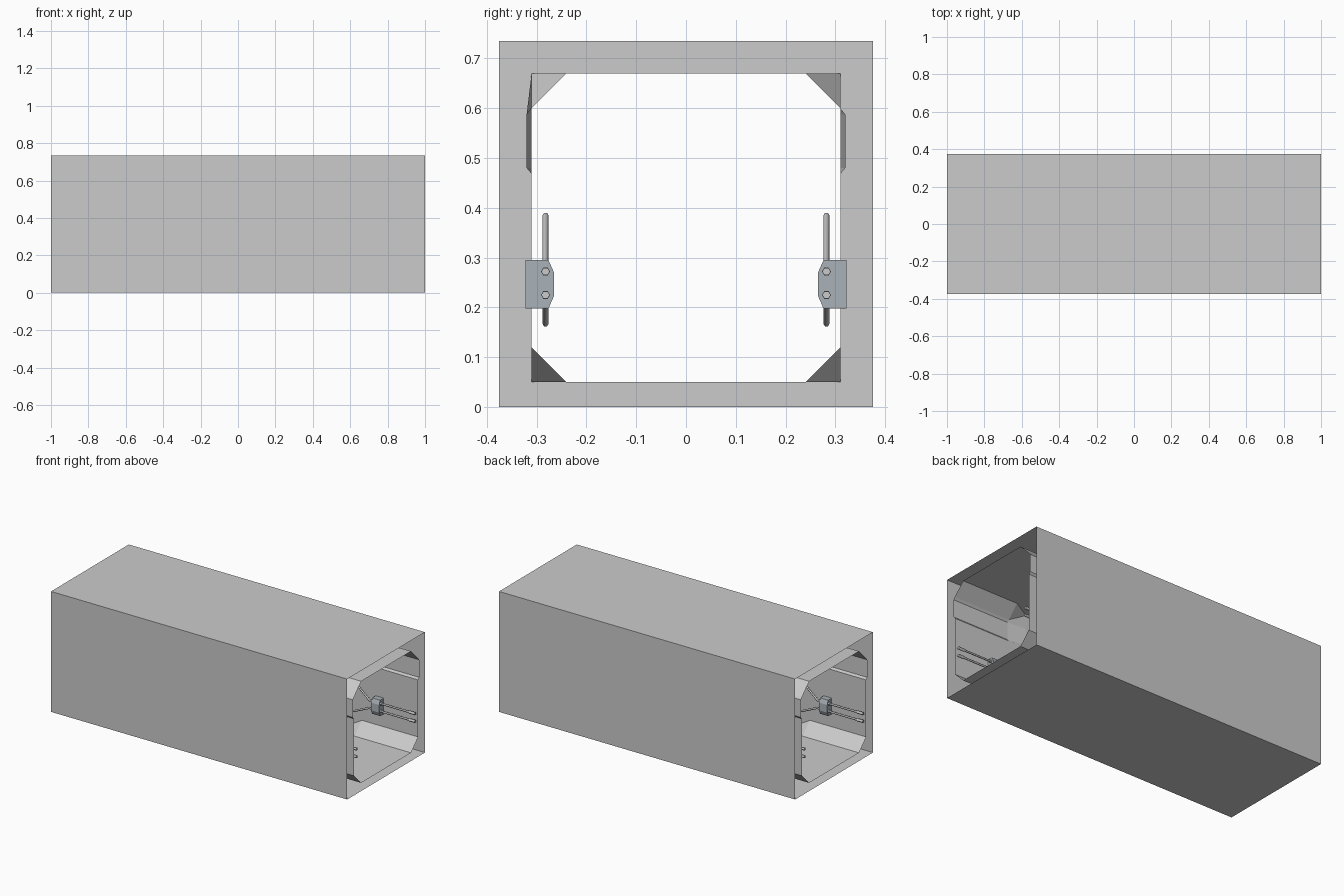
import bpy, bmesh, math

if "Cube" in bpy.data.objects:
    bpy.data.objects.remove(bpy.data.objects["Cube"])

H = 0.735  # overall height


def finish(name, bm, color=None):
    bmesh.ops.remove_doubles(bm, verts=bm.verts, dist=1e-5)
    me = bpy.data.meshes.new(name)
    bm.to_mesh(me)
    bm.free()
    ob = bpy.data.objects.new(name, me)
    bpy.context.collection.objects.link(ob)
    if color:
        mat = bpy.data.materials.new(name + "_mat")
        mat.diffuse_color = color
        mat.use_nodes = True
        mat.node_tree.nodes["Principled BSDF"].inputs["Base Color"].default_value = mat.diffuse_color
        me.materials.append(mat)
    return ob


def loft(name, sections, cap=False, color=None):
    """Skin a list of (x, [(y, z), ...]) closed sections."""
    bm = bmesh.new()
    rings = [[bm.verts.new((x, y, z)) for y, z in prof] for x, prof in sections]
    n = len(rings[0])
    for a, b in zip(rings, rings[1:]):
        for i in range(n):
            j = (i + 1) % n
            bm.faces.new((a[i], a[j], b[j], b[i]))
    if cap:
        bm.faces.new(rings[0][::-1])
        bm.faces.new(rings[-1])
    bmesh.ops.recalc_face_normals(bm, faces=bm.faces)
    return finish(name, bm, color)


def full(half):
    return half + [(-y, z) for y, z in reversed(half)]


# Outer shell, open at both ends
box = full([(0.375, 0), (0.375, H)])
loft("outer_shell", [(-1, box), (1, box)])

# Inner corridor lining: chamfered, grooved ends blending to a plain middle
ends = full([(0.24, 0.05), (0.31, 0.12), (0.31, 0.468), (0.32, 0.48),
             (0.32, 0.587), (0.31, 0.60), (0.24, 0.67)])
plain = full([(0.31, 0.05), (0.31, 0.05), (0.31, 0.468), (0.31, 0.48),
              (0.31, 0.587), (0.31, 0.67), (0.31, 0.67)])
lining = loft("inner_lining", [(-1, ends), (-0.62, ends), (-0.5, plain),
                               (0.5, plain), (0.62, ends), (1, ends)])
lining.data.flip_normals()

# Bulkheads closing the gap between shell and lining
hole = full([(0.31, 0.05), (0.31, 0.67)])
for name, s in (("bulkhead_right", 1), ("bulkhead_left", -1)):
    loft(name, [(s * 0.5, box), (s * 0.5, hole)])


# Conduits along the walls
def conduit(name, pts, r):
    cu = bpy.data.curves.new(name, 'CURVE')
    cu.dimensions = '3D'
    cu.bevel_depth = r
    cu.bevel_resolution = 1
    cu.use_fill_caps = True
    sp = cu.splines.new('POLY')
    sp.points.add(len(pts) - 1)
    for p, co in zip(sp.points, pts):
        p.co = (*co, 1)
    ob = bpy.data.objects.new(name, cu)
    bpy.context.collection.objects.link(ob)


STEEL = (0.40, 0.45, 0.48, 1)
for side, s in (("front", -1), ("back", 1)):
    y = s * 0.282
    for level, z0, z1 in (("upper", 0.272, 0.385), ("lower", 0.225, 0.167)):
        path = [(0.999, z0), (0.69, z0), (0.56, z1)]
        path += [(-x, z) for x, z in reversed(path)]
        conduit(f"{level}_conduit_{side}", [(x, y, z) for x, z in path], 0.006)
        # Thicker sleeves at the ends and at the clamps
        for e in (-1, 1):
            conduit(f"{level}_end_sleeve_{side}",
                    [(e * 0.96, y, z0), (e * 1.0, y, z0)], 0.0085)
            conduit(f"{level}_clamp_sleeve_{side}",
                    [(e * 0.705, y, z0), (e * 0.775, y, z0)], 0.009)
    # Clamp blocks
    prof = [(s * a, z) for a, z in ((0.322, 0.295), (0.276, 0.295), (0.265, 0.27),
                                    (0.265, 0.223), (0.276, 0.198), (0.322, 0.198))]
    for e in (-1, 1):
        loft(f"clamp_{side}", [(e * 0.74 - 0.027, prof), (e * 0.74 + 0.027, prof)],
             cap=True, color=STEEL)
